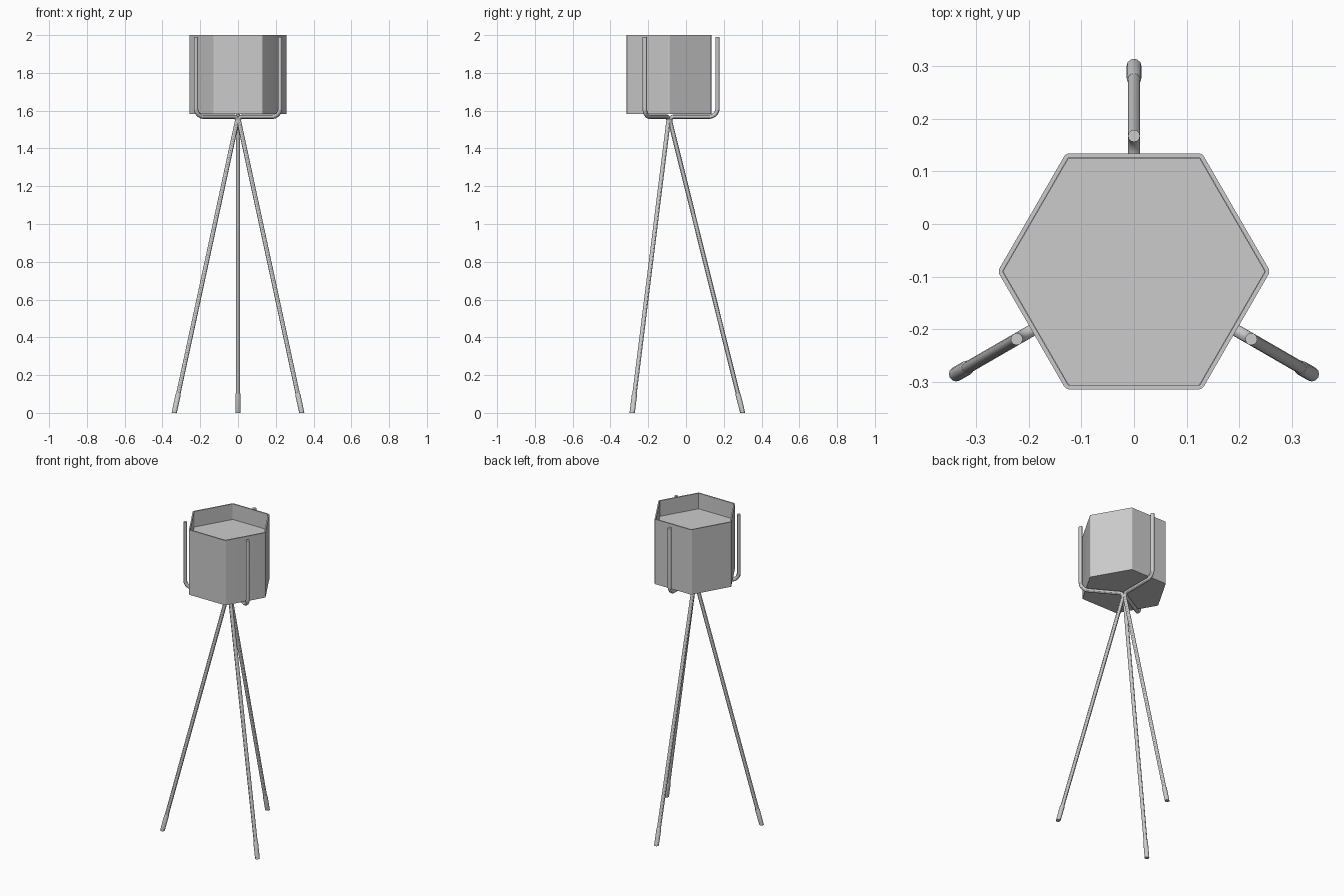
import bpy, bmesh
from math import sin, cos, tan, pi, radians
from mathutils import Vector

if "Cube" in bpy.data.objects:
    bpy.data.objects.remove(bpy.data.objects["Cube"])

CY = -0.09                      # y of the stand's axis
FOOT_R, BAR_Z = 0.39, 1.568     # foot distance from axis, height of cross bars


def make(name, rings, angle=30):
    """Skin a list of equal-sized vertex rings and cap both ends."""
    bm = bmesh.new()
    vs = [[bm.verts.new(p) for p in ring] for ring in rings]
    n = len(rings[0])
    for a, b in zip(vs, vs[1:]):
        for i in range(n):
            j = (i + 1) % n
            bm.faces.new((a[i], a[j], b[j], b[i]))
    bm.faces.new(vs[0][::-1])
    bm.faces.new(vs[-1])
    bmesh.ops.recalc_face_normals(bm, faces=bm.faces)
    me = bpy.data.meshes.new(name)
    bm.to_mesh(me)
    bm.free()
    ob = bpy.data.objects.new(name, me)
    bpy.context.collection.objects.link(ob)
    bpy.ops.object.select_all(action='DESELECT')
    ob.select_set(True)
    bpy.context.view_layer.objects.active = ob
    bpy.ops.object.shade_smooth_by_angle(angle=radians(angle))
    return ob


def hexagon(apothem, z, r, seg=3):
    """Hexagon ring with small rounded corners, tips on the x axis."""
    pts = []
    for k in range(6):
        c = (apothem - r) / cos(pi / 6)
        a = k * pi / 3
        for s in range(seg + 1):
            t = a - pi / 6 + pi / 3 * s / seg
            pts.append((c * cos(a) + r * cos(t), CY + c * sin(a) + r * sin(t), z))
    return pts


def fillet(a, b, c, r, seg=8):
    """Round the corner b of a 2D path with radius r."""
    u, v = (a - b).normalized(), (c - b).normalized()
    half = u.angle(v) / 2
    mid = b + (u + v).normalized() * (r / sin(half))
    p, q = b + u * (r / tan(half)) - mid, b + v * (r / tan(half)) - mid
    return [mid + p.lerp(q, s / seg).normalized() * r for s in range(seg + 1)]


def tube(name, path, radii, direction, sides=12, flat_end=False):
    """Sweep a circle along a path of (radius, height) points in a vertical plane."""
    rad = Vector((cos(direction), sin(direction), 0))
    side = Vector((-sin(direction), cos(direction), 0))
    rings = []
    for i, p in enumerate(path):
        t = Vector((0, 0))
        if i > 0:
            t += (p - path[i - 1]).normalized()
        if i < len(path) - 1:
            t += (path[i + 1] - p).normalized()
        t.normalize()
        nrm = rad * -t.y + Vector((0, 0, t.x))
        c = Vector((0, CY, p.y)) + rad * p.x
        ring = [c + (nrm * cos(2 * pi * k / sides) + side * sin(2 * pi * k / sides)) * radii[i]
                for k in range(sides)]
        if flat_end and i == len(path) - 1:
            for v in ring:
                v.z = 0
        rings.append(ring)
    return make(name, rings)


# Hexagonal pot: outer wall, rim, inner wall, inner floor
make("pot", [hexagon(0.224, 1.583, 0.012), hexagon(0.224, 2.0, 0.012),
             hexagon(0.216, 2.0, 0.004), hexagon(0.216, 1.595, 0.004)], 10)

# Fill surface inside the pot
make("soil", [hexagon(0.2155, 1.88, 0.004), hexagon(0.2155, 1.90, 0.004)])

# Three bent rods: upright holder, cross bar and leg in one piece
top, elbow = Vector((0.257, 1.99)), Vector((0.257, BAR_Z))
hub, foot = Vector((0, BAR_Z)), Vector((FOOT_R, 0))
path = ([top] + fillet(top, elbow, hub, 0.045) + fillet(elbow, hub, foot, 0.02)
        + [foot.lerp(hub, 0.02)])
for name, deg in (("back", 90), ("right", -30), ("left", 210)):
    d = radians(deg)
    tube(name + "_leg_rod", path, [0.0115] * len(path), d)
    # Foot sleeve
    tube(name + "_foot_cap", [foot.lerp(hub, 0.065), foot.lerp(hub, 0.06), foot],
         [0.0118, 0.014, 0.014], d, flat_end=True)
